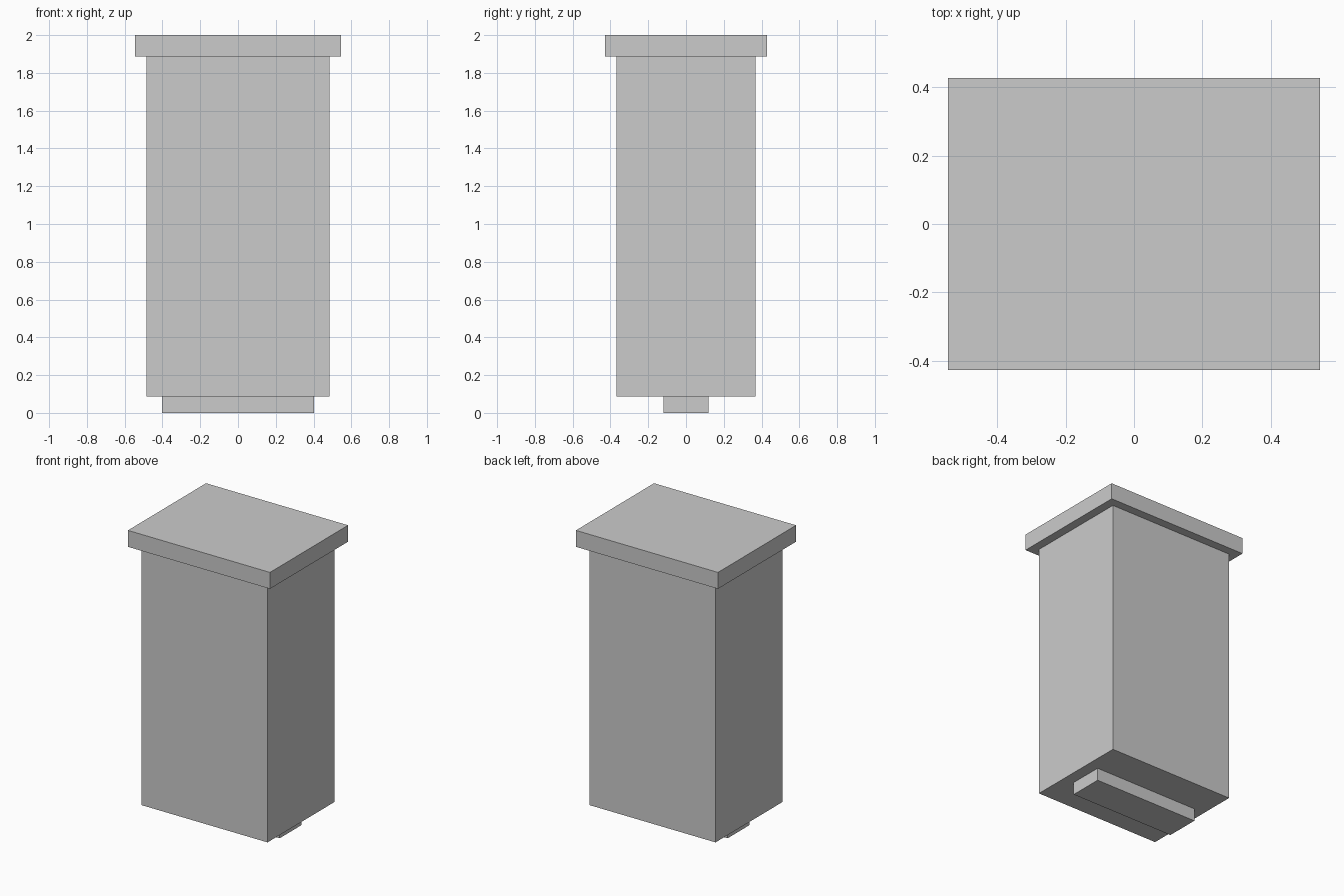
import bpy
import bmesh
from mathutils import Matrix

if "Cube" in bpy.data.objects:
    bpy.data.objects.remove(bpy.data.objects["Cube"])


def box(name, width, depth, z0, z1):
    """Flat-shaded box centred on x and y, spanning z0 to z1."""
    bm = bmesh.new()
    size = Matrix.Diagonal((width, depth, z1 - z0, 1))
    place = Matrix.Translation((0, 0, (z0 + z1) / 2))
    bmesh.ops.create_cube(bm, size=1, matrix=place @ size)
    mesh = bpy.data.meshes.new(name)
    bm.to_mesh(mesh)
    bm.free()
    obj = bpy.data.objects.new(name, mesh)
    bpy.context.collection.objects.link(obj)
    return obj


# Narrow foot under the body
box("foot", 0.806, 0.238, 0.0, 0.088)
# Tall main body
box("body", 0.968, 0.735, 0.088, 1.886)
# Overhanging lid
box("lid", 1.09, 0.856, 1.886, 2.0)
